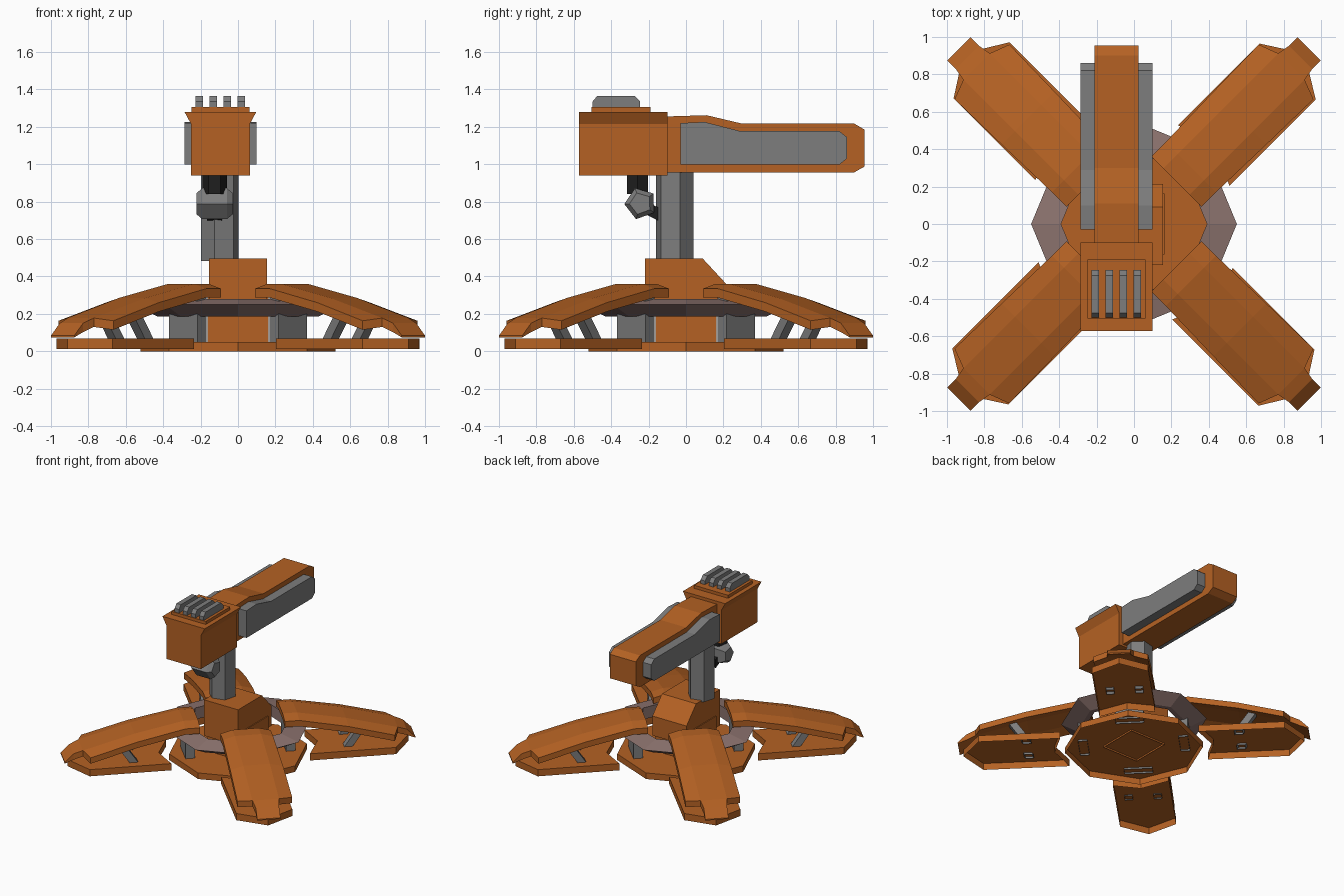
import bpy, bmesh, math

if "Cube" in bpy.data.objects:
    bpy.data.objects.remove(bpy.data.objects["Cube"])


def material(name, rgb):
    m = bpy.data.materials.new(name)
    m.diffuse_color = (*rgb, 1)
    m.use_nodes = True
    m.node_tree.nodes["Principled BSDF"].inputs["Base Color"].default_value = m.diffuse_color
    return m


ORANGE = material("burnt orange", (0.46, 0.121, 0.017))
GRAY = material("steel gray", (0.205, 0.205, 0.205))
BLACK = material("rubber black", (0.013, 0.013, 0.013))
MAUVE = material("dusty mauve", (0.27, 0.175, 0.16))


def finish(name, bm, mat, turn=0):
    bmesh.ops.recalc_face_normals(bm, faces=bm.faces[:])
    me = bpy.data.meshes.new(name)
    bm.to_mesh(me)
    bm.free()
    me.materials.append(mat)
    ob = bpy.data.objects.new(name, me)
    ob.rotation_euler.z = math.radians(turn)
    bpy.context.collection.objects.link(ob)
    return ob


def loft(name, rings, mat, cyclic=False, turn=0, hollow=False):
    """Skin a list of equal-length point rings, capped or joined end to start.
    hollow leaves the first ring open."""
    bm = bmesh.new()
    vs = [[bm.verts.new(p) for p in r] for r in rings]
    n = len(vs[0])
    pairs = list(zip(vs, vs[1:])) + ([(vs[-1], vs[0])] if cyclic else [])
    for a, b in pairs:
        for i in range(n):
            j = (i + 1) % n
            bm.faces.new((a[i], a[j], b[j], b[i]))
    if not cyclic:
        bm.faces.new(vs[-1])
        if not hollow:
            bm.faces.new(vs[0])
    return finish(name, bm, mat, turn)


PLANES = {"xy": lambda u, v, w: (u, v, w),
          "xz": lambda u, v, w: (u, w, v),
          "yz": lambda u, v, w: (w, u, v)}


def prism(name, plane, pts, lo, hi, mat, turn=0, hollow=False):
    f = PLANES[plane]
    return loft(name, [[f(u, v, w) for u, v in pts] for w in (lo, hi)], mat,
                turn=turn, hollow=hollow)


def rect(u0, u1, v0, v1):
    return [(u0, v0), (u1, v0), (u1, v1), (u0, v1)]


def ngon(n, r, start=0, cx=0, cy=0):
    return [(cx + r * math.cos(math.radians(start + 360 * i / n)),
             cy + r * math.sin(math.radians(start + 360 * i / n))) for i in range(n)]


# Base plate (open underneath), column, pedestal block and octagonal collar
prism("base_plate", "xy", ngon(8, 0.52), 0, 0.05, ORANGE, hollow=True)
prism("base_column", "xy", rect(-0.162, 0.162, -0.162, 0.162), 0.036, 0.3, ORANGE, hollow=True)
prism("pedestal_block", "yz", [(-0.22, 0.2), (-0.22, 0.495), (0.09, 0.495),
                               (0.215, 0.36), (0.215, 0.2)], -0.155, 0.155, ORANGE)
loft("collar_ring", [[(x, y, z) for x, y in ngon(8, r)] for r, z in
                     ((0.39, 0.28), (0.55, 0.25), (0.43, 0.185), (0.39, 0.185))],
     MAUVE, cyclic=True)


# Armoured leg cover: faceted shell with a narrow tongue at the tip
def leg_cover(name, turn):
    bm = bmesh.new()
    stations = [(0.32, 0.36, 0.19, 0), (0.43, 0.36, 0.19, 0),
                (0.8, 0.285, 0.2, 0), (1.19, 0.178, 0.207, 0.04)]
    rows = []
    for d, z, w, cut in stations:
        rows.append([bm.verts.new((d - (cut if abs(t) > 0.1 else 0), t,
                                   z - (0.025 - cut / 4 if abs(t) > 0.1 else 0)))
                     for t in (-w, -0.1, 0.1, w)])
    for a, b in zip(rows, rows[1:]):
        for i in range(3):
            bm.faces.new((a[i], a[i + 1], b[i + 1], b[i]))
    a = rows[-1][1:3]
    for d, z in ((1.26, 0.15), (1.325, 0.085)):
        b = [bm.verts.new((d, t, z)) for t in (-0.088, 0.088)]
        bm.faces.new((a[0], a[1], b[1], b[0]))
        a = b
    ext = bmesh.ops.extrude_face_region(bm, geom=bm.faces[:], use_keep_orig=True)
    for v in ext["geom"]:
        if isinstance(v, bmesh.types.BMVert):
            v.co.z = max(v.co.z - 0.048, 0.075)
    finish(name, bm, ORANGE, turn)


# Four legs on the diagonals, with hollow foot plates, posts and struts
for turn, side in ((45, "back_right"), (135, "back_left"),
                   (225, "front_left"), (315, "front_right")):
    leg_cover(side + "_leg_cover", turn)
    prism(side + "_foot_plate", "xy",
          [(0.505, -0.217), (1.157, -0.217), (1.29, 0), (1.157, 0.207), (0.54, 0.207), (0.6, 0)],
          0.012, 0.067, ORANGE, turn, hollow=True)
    prism(side + "_post", "xy", rect(0.345, 0.415, -0.107, 0.107), 0.036, 0.33, GRAY, turn, hollow=True)
    for tag, t in (("a", -0.11), ("b", 0.11)):
        loft(side + "_strut_" + tag,
             [[(d + s * 0.032, t + q * 0.03, z) for s, q in ((-1, -1), (1, -1), (1, 1), (-1, 1))]
              for d, z in ((0.8, 0.05), (0.92, 0.225))], GRAY, turn=turn, hollow=True)

# Hexagonal mast
prism("mast", "xy", ngon(6, 0.104, 15, -0.098, -0.06), 0.483, 1.0, GRAY)

# Boom with side panels
CX = -0.094
prism("boom", "yz", [(-0.12, 0.957), (-0.12, 1.255), (0.11, 1.262), (0.3, 1.217), (0.9, 1.217),
                     (0.955, 1.185), (0.955, 0.988), (0.9, 0.957)], CX - 0.118, CX + 0.118, ORANGE)
panel = [(-0.03, 0.998), (-0.03, 1.22), (0.1, 1.226), (0.29, 1.177), (0.82, 1.177),
         (0.86, 1.145), (0.86, 1.03), (0.82, 0.998)]
for name, x in (("left_boom_panel", CX - 0.154), ("right_boom_panel", CX + 0.154)):
    prism(name, "yz", panel, x - 0.038, x + 0.038, GRAY)

# Head with flared top, cap plate and cooling fins
half = [(0.157, 0.94), (0.157, 1.215), (0.192, 1.28)]
prism("head", "xz", [(CX + x, z) for x, z in half] + [(CX - x, z) for x, z in half[::-1]],
      -0.572, -0.1, ORANGE)
prism("head_cap", "xy", rect(CX - 0.155, CX + 0.155, -0.505, -0.19), 1.27, 1.305, ORANGE)
for i in range(4):
    x = CX + (i - 1.5) * 0.075
    prism("cooling_fin_%d" % (i + 1), "yz",
          [(-0.5, 1.3), (-0.5, 1.335), (-0.475, 1.365), (-0.275, 1.365), (-0.245, 1.335), (-0.245, 1.3)],
          x - 0.02, x + 0.02, GRAY)

# Tool joint under the head
prism("tool_stem", "xy", ngon(6, 0.065, 0, -0.125, -0.26), 0.84, 0.96, BLACK)
loft("tool_joint", [[(x, y, z) for y, z in ngon(5, r, 110, -0.243, 0.79)] for x, r in
                    ((-0.222, 0.06), (-0.19, 0.087), (-0.06, 0.087), (-0.028, 0.06))], GRAY)
prism("tool_link", "yz", [(-0.24, 0.81), (-0.15, 0.77), (-0.15, 0.7), (-0.25, 0.75)],
      -0.165, -0.085, BLACK)
